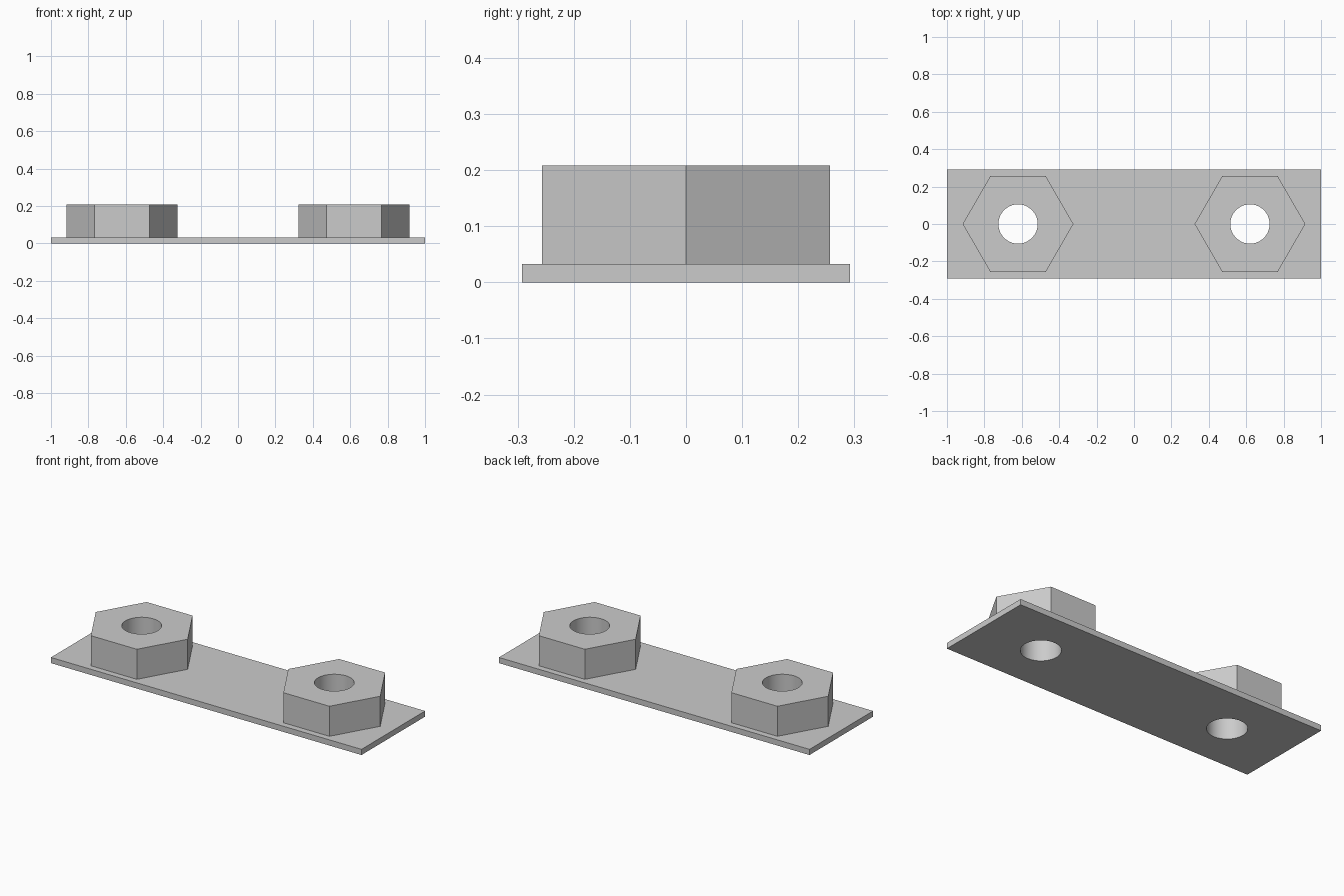
import bpy

cube = bpy.data.objects.get("Cube")
if cube:
    bpy.data.objects.remove(cube, do_unlink=True)

PLATE_TOP, NUT_TOP = 0.033, 0.208
HOLE_X, HOLE_R, NUT_R = 0.62, 0.105, 0.296

grey = bpy.data.materials.new("plain_grey")
grey.use_nodes = True
colour = (0.6, 0.6, 0.6, 1)
grey.diffuse_color = colour
grey.node_tree.nodes["Principled BSDF"].inputs["Base Color"].default_value = colour


def prism(name, sides, radius, x, bottom, top):
    """Upright prism with its first corner on the x axis."""
    bpy.ops.mesh.primitive_cylinder_add(
        vertices=sides, radius=radius, depth=top - bottom,
        location=(x, 0, (bottom + top) / 2), rotation=(0, 0, 1.5707963))
    obj = bpy.context.object
    obj.name = name
    obj.data.materials.append(grey)
    return obj


def drill(obj, x):
    """Cut a round through hole at x."""
    cutter = prism("hole_cutter", 64, HOLE_R, x, -0.1, NUT_TOP + 0.1)
    cutter.hide_render = True
    mod = obj.modifiers.new("hole", 'BOOLEAN')
    mod.operation = 'DIFFERENCE'
    mod.solver = 'EXACT'
    mod.object = cutter
    bpy.context.view_layer.objects.active = obj
    bpy.ops.object.modifier_apply(modifier=mod.name)
    bpy.data.objects.remove(cutter, do_unlink=True)


def shade(obj):
    bpy.ops.object.select_all(action='DESELECT')
    obj.select_set(True)
    bpy.context.view_layer.objects.active = obj
    bpy.ops.object.shade_smooth_by_angle(angle=0.5)


# Base plate
bpy.ops.mesh.primitive_cube_add(size=1, location=(0, 0, PLATE_TOP / 2))
plate = bpy.context.object
plate.name = "base_plate"
plate.scale = (2, 0.585, PLATE_TOP)
bpy.ops.object.transform_apply(location=False, rotation=False, scale=True)
plate.data.materials.append(grey)

# Hexagonal nuts, with holes running through the plate
for side, x in (("left", HOLE_X), ("right", -HOLE_X)):
    nut = prism(side + "_hex_nut", 6, NUT_R, x, PLATE_TOP, NUT_TOP)
    drill(nut, x)
    drill(plate, x)
    shade(nut)
shade(plate)
